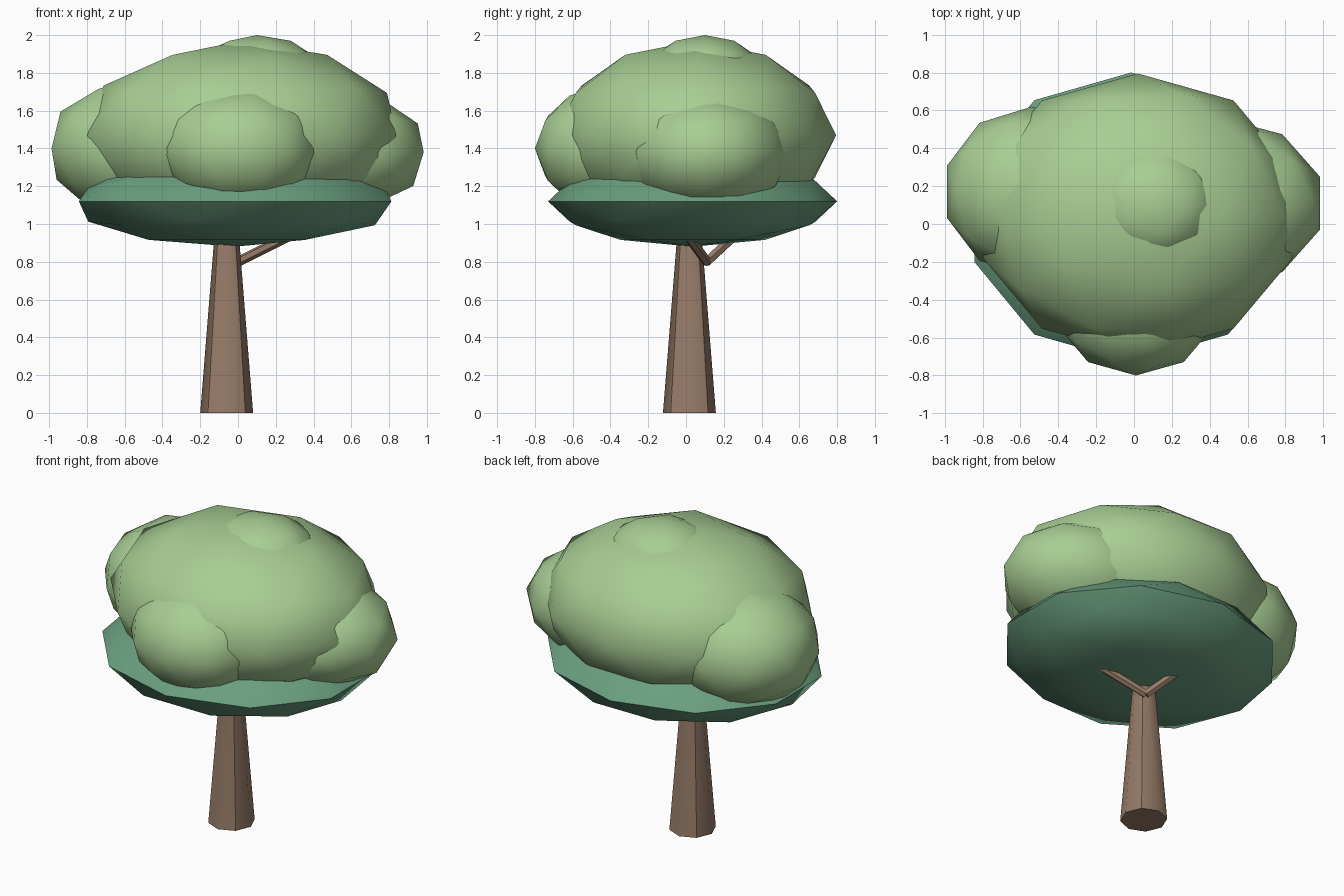
import bpy, math
from mathutils import Vector

if "Cube" in bpy.data.objects:
    bpy.data.objects.remove(bpy.data.objects["Cube"])


def material(name, rgb):
    # sRGB 0-255 to linear
    lin = [((c / 255 + 0.055) / 1.055) ** 2.4 for c in rgb]
    m = bpy.data.materials.new(name)
    m.diffuse_color = (*lin, 1)
    m.use_nodes = True
    m.node_tree.nodes["Principled BSDF"].inputs["Base Color"].default_value = m.diffuse_color
    return m


BARK = material("brown bark", (150, 123, 104))
LIGHT = material("light green leaves", (168, 206, 148))
DARK = material("dark green leaves", (106, 159, 128))


def finish(name, mat, angle=None):
    ob = bpy.context.object
    ob.name = name
    ob.data.materials.append(mat)
    if angle is not None:
        bpy.ops.object.shade_smooth_by_angle(angle=math.radians(angle))
    return ob


def leaf_clump(name, mat, centre, radii, angle):
    bpy.ops.mesh.primitive_ico_sphere_add(subdivisions=2, radius=1, location=centre)
    bpy.context.object.scale = radii
    bpy.ops.object.transform_apply(location=False, rotation=False, scale=True)
    return finish(name, mat, angle)


def branch(name, start, end, r0, r1):
    a, b = Vector(start), Vector(end)
    d = b - a
    bpy.ops.mesh.primitive_cone_add(vertices=6, radius1=r0, radius2=r1, depth=d.length,
                                    location=(a + b) / 2,
                                    rotation=d.to_track_quat('Z', 'Y').to_euler())
    return finish(name, BARK)


# tapered eight-sided trunk, creased on its diagonal corners only
bpy.ops.mesh.primitive_cone_add(vertices=8, radius1=0.14, radius2=0.052, depth=1.1,
                                location=(-0.06, 0.018, 0.55))
trunk = finish("trunk", BARK)
bpy.ops.object.shade_smooth()
for e in trunk.data.edges:
    a, b = (trunk.data.vertices[i].co for i in e.vertices)
    upright = abs(a.z - b.z) > 0.5
    diagonal = min(abs(a.x), abs(a.y)) > 0.01
    e.use_edge_sharp = diagonal or not upright

# two branches forking under the crown
branch("right_branch", (0.0, 0.11, 0.80), (0.30, 0.0, 0.95), 0.026, 0.026)
branch("back_branch", (0.0, 0.11, 0.80), (-0.13, 0.26, 0.94), 0.026, 0.026)

# flat dark underside of the crown
leaf_clump("lower_crown", DARK, (-0.015, 0.035, 1.12), (0.87, 0.765, 0.24), 40)

# light crown and its side clumps
for name, centre, radii in [
    ("main_crown", (0.02, 0.05, 1.47), (0.86, 0.745, 0.50)),
    ("right_clump", (0.46, 0.11, 1.38), (0.55, 0.45, 0.34)),
    ("left_clump", (-0.54, 0.17, 1.40), (0.47, 0.45, 0.37)),
    ("front_clump", (0.01, -0.43, 1.40), (0.43, 0.37, 0.33)),
    ("top_clump", (0.10, 0.10, 1.80), (0.34, 0.31, 0.20)),
]:
    leaf_clump(name, LIGHT, centre, radii, 60)
